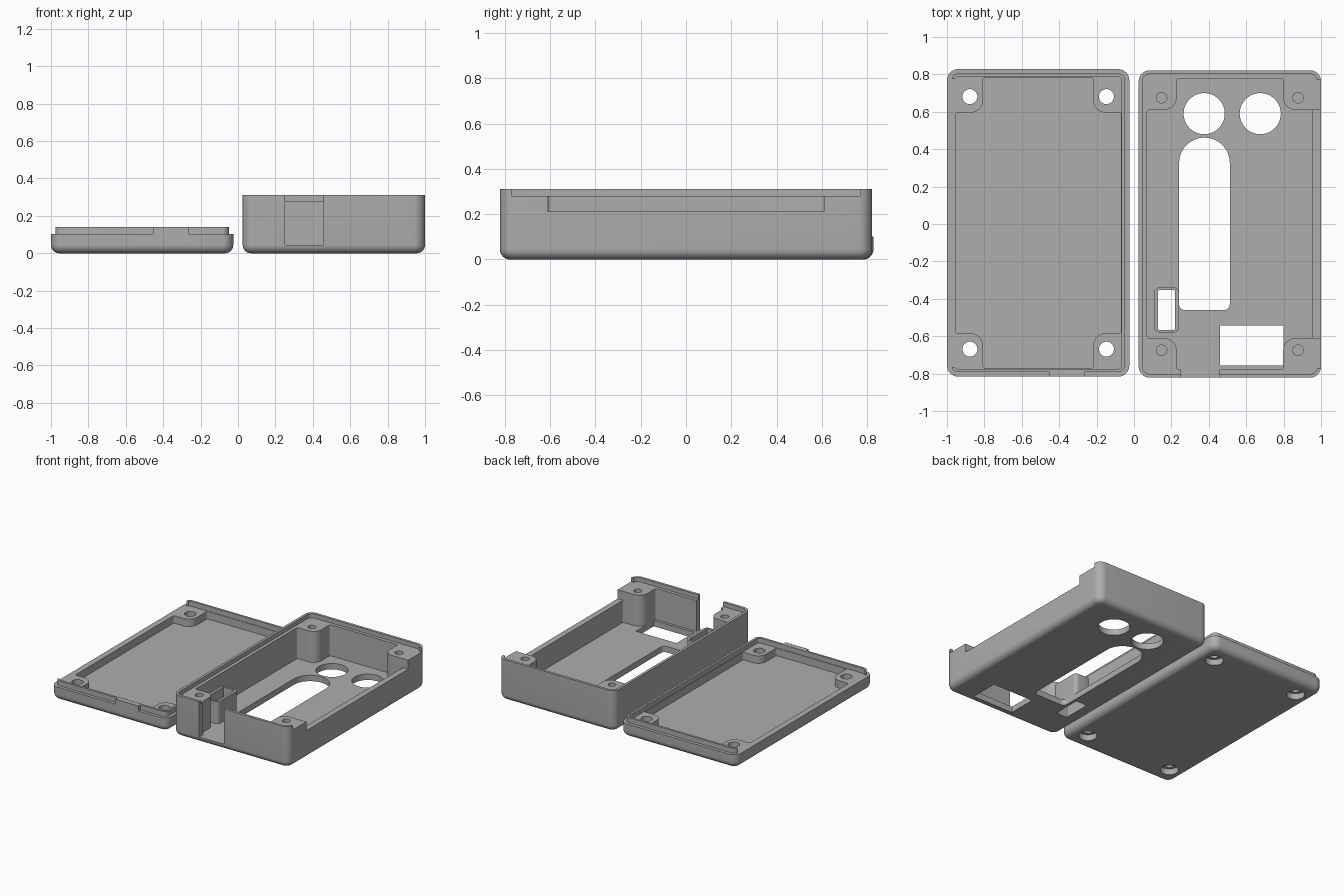
import bpy, bmesh, math
from mathutils import Vector

if "Cube" in bpy.data.objects:
    bpy.data.objects.remove(bpy.data.objects["Cube"])

grey = bpy.data.materials.new("plastic_grey")
grey.diffuse_color = (0.42, 0.42, 0.42, 1)
grey.use_nodes = True
grey.node_tree.nodes["Principled BSDF"].inputs["Base Color"].default_value = grey.diffuse_color

W, D, R = 0.975, 1.644, 0.06      # shell width, depth, corner radius
FLOOR, WALL, STEP = 0.045, 0.045, 0.02


def outline(points):
    """Closed outline from (x, y, fillet radius) corners."""
    out = []
    for i, (x, y, r) in enumerate(points):
        p = Vector((x, y))
        if r <= 0:
            out.append(p)
            continue
        a = (Vector(points[i - 1][:2]) - p).normalized()
        b = (Vector(points[(i + 1) % len(points)][:2]) - p).normalized()
        c = p + (a + b) * r       # right-angled corners
        for k in range(9):
            t = k / 8 * math.pi / 2
            out.append(c - b * r * math.cos(t) - a * r * math.sin(t))
    return out


def rect(x0, x1, y0, y1, r=0.0, r_top=None):
    rt = r if r_top is None else r_top
    return outline([(x0, y0, r), (x1, y0, r), (x1, y1, rt), (x0, y1, rt)])


def circle(x, y, r, n=40):
    return [Vector((x + r * math.cos(2 * math.pi * i / n),
                    y + r * math.sin(2 * math.pi * i / n))) for i in range(n)]


def loft(name, layers):
    """Solid through (z, outline) layers."""
    bm = bmesh.new()
    rings = [[bm.verts.new((p.x, p.y, z)) for p in pts] for z, pts in layers]
    for lo, hi in zip(rings, rings[1:]):
        n = len(lo)
        for i in range(n):
            bm.faces.new((lo[i], lo[(i + 1) % n], hi[(i + 1) % n], hi[i]))
    bm.faces.new(rings[0][::-1])
    bm.faces.new(rings[-1])
    bmesh.ops.recalc_face_normals(bm, faces=bm.faces)
    mesh = bpy.data.meshes.new(name)
    bm.to_mesh(mesh)
    bm.free()
    mesh.materials.append(grey)
    ob = bpy.data.objects.new(name, mesh)
    bpy.context.collection.objects.link(ob)
    return ob


def prism(pts, z0, z1):
    return loft("tool", [(z0, pts), (z1, pts)])


def combine(ob, tool, op="DIFFERENCE"):
    m = ob.modifiers.new("b", "BOOLEAN")
    m.operation, m.object, m.solver = op, tool, "EXACT"
    bpy.context.view_layer.objects.active = ob
    bpy.ops.object.modifier_apply(modifier=m.name)
    bpy.data.objects.remove(tool)


def cut(ob, pts, z0, z1):
    combine(ob, prism(pts, z0, z1))


def inset(cx, cy, d):
    return rect(cx - W / 2 + d, cx + W / 2 - d, cy - D / 2 + d, cy + D / 2 - d, R - d)


def shell(name, cx, cy, height, r=0.045):
    """Box with rounded corners and a rounded bottom edge."""
    layers = []
    for k in range(9):
        t = k / 8 * math.pi / 2
        layers.append((r * (1 - math.cos(t)), inset(cx, cy, r * (1 - math.sin(t)))))
    return loft(name, layers + [(height, inset(cx, cy, 0))])


def cavity(cx, cy, bx, by):
    """Inner space that leaves a rounded screw block in each corner."""
    x, y = W / 2 - WALL, D / 2 - WALL
    s, r = 0.012, 0.065
    quarter = [(x, by, s), (bx, by, r), (bx, y, s)]
    pts = quarter + [(-a, b, c) for a, b, c in quarter[::-1]]
    pts += [(-a, -b, c) for a, b, c in quarter] + [(a, -b, c) for a, b, c in quarter[::-1]]
    return outline([(cx + a, cy + b, c) for a, b, c in pts])


def finish(ob):
    bpy.ops.object.select_all(action="DESELECT")
    ob.select_set(True)
    bpy.context.view_layer.objects.active = ob
    bpy.ops.object.shade_smooth_by_angle(angle=math.radians(30))


SCREWS = [(sx * 0.365, sy * 0.675) for sx in (-1, 1) for sy in (-1, 1)]

# Base tray with inner ledge and screw blocks
bx = 0.5125
base = shell("base_tray", bx, 0, 0.312)
cut(base, inset(bx, 0, STEP), 0.28, 0.5)
cut(base, cavity(bx, 0, 0.285, 0.61), FLOOR, 0.5)
for x, y in SCREWS:
    cut(base, circle(bx + x, y, 0.028), 0.10, 0.5)
# Side opening and front port
cut(base, rect(0.94, 1.1, -0.77, 0.77), 0.28, 0.5)
cut(base, rect(0.92, 1.1, -0.61, 0.61), 0.212, 0.5)
cut(base, rect(0.25, 0.458, -0.9, -0.765), FLOOR, 0.5)
# Floor openings
for x in (0.375, 0.675):
    cut(base, circle(x, 0.59, 0.11), -0.1, 0.1)
cut(base, rect(0.241, 0.512, -0.46, 0.462, 0.03, 0.135), -0.1, 0.1)
cut(base, rect(0.46, 0.80, -0.757, -0.543), -0.1, 0.1)
# Raised sleeve around the small opening
combine(base, prism(rect(0.107, 0.24, -0.58, -0.338, 0.03), 0.02, 0.212), "UNION")
cut(base, rect(0.128, 0.219, -0.566, -0.354, 0.006), -0.1, 0.5)
finish(base)

# Lid with a locating lip, flush port tab and counterbored screw holes
lx, ly = -0.5125, 0.006
lid = shell("lid", lx, ly, 0.102)
lip = prism(inset(lx, ly, 0.024), 0.06, 0.14)
cut(lip, inset(lx, ly, 0.041), 0.102, 0.3)
cut(lip, rect(-1.1, -0.93, ly - 0.77, ly + 0.77), 0.102, 0.3)
combine(lid, lip, "UNION")
front = ly - D / 2
combine(lid, prism(rect(-0.455, -0.265, front, front + 0.04), 0.06, 0.14), "UNION")
cut(lid, cavity(lx, ly, 0.295, 0.59), FLOOR, 0.3)
for x, y in SCREWS:
    cut(lid, circle(lx + x, ly + y, 0.04), -0.1, 0.3)
    cut(lid, circle(lx + x, ly + y, 0.063), -0.1, 0.045)
finish(lid)
